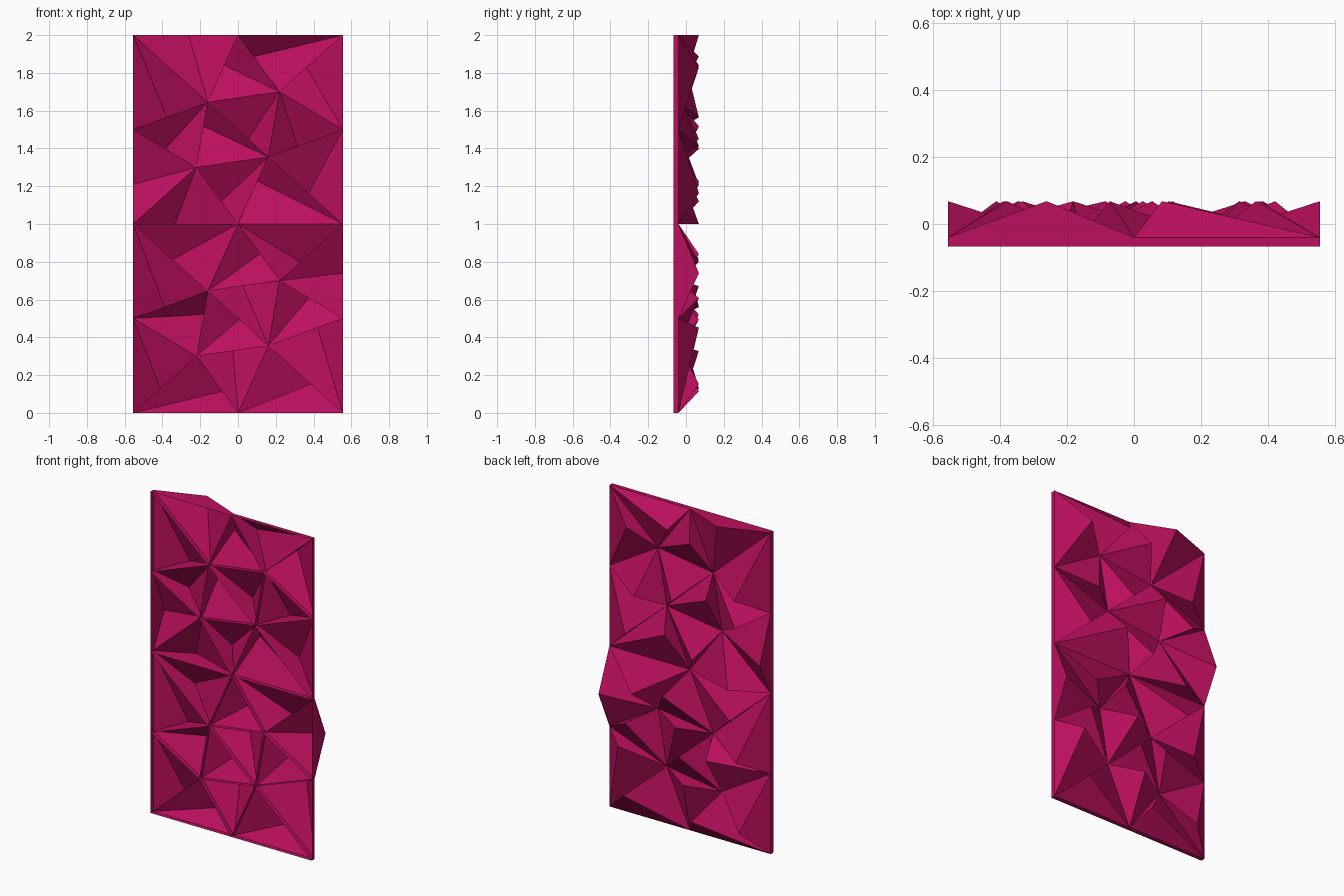
import bpy, bmesh
from mathutils import Vector

if "Cube" in bpy.data.objects:
    bpy.data.objects.remove(bpy.data.objects["Cube"])

W = 0.555
Y_FRONT, Y_LEDGE, Y_PEAK = -0.067, -0.04, 0.068

# Corner points (x, z) of the triangle layout shared by both tiles
PTS = {'A': (-W, 0), 'B': (0, 0), 'C': (W, 0), 'D': (W, .5), 'E': (W, 1), 'F': (0, 1),
       'G': (-W, 1), 'H': (-W, .5), 'P': (-.22, .30), 'Q': (.16, .355),
       'R': (-.16, .645), 'S': (.22, .70)}

# Each cell: triangle corners; its peak lies on the edge first->second at fraction t
LOWER = {'PBA': .62, 'APH': .43, 'PQB': .51, 'QCB': .57, 'QDC': .66, 'RQP': .52, 'RPH': .36,
         'HRG': .42, 'GRF': .53, 'FSR': .53, 'RSQ': .49, 'SDQ': .46, 'DED'[:2] + 'S': .48,
         'SEF': .33}
UPPER = {'ABP': .40, 'AHP': .42, 'PBQ': .60, 'QBC': .36, 'QCD': .54, 'RPQ': .37, 'HPR': .51,
         'HRG': .45, 'GFR': .53, 'RFS': .55, 'RQS': .67, 'QDS': .39, 'SED': .43, 'FSE': .38}

mat = bpy.data.materials.new("magenta")
mat.diffuse_color = (0.50, 0.005, 0.11, 1)
mat.use_nodes = True
mat.node_tree.nodes["Principled BSDF"].inputs["Base Color"].default_value = mat.diffuse_color


def add_cell(bm, tri, t, z0):
    """Open-fronted triangular prism closed at the back by a peak over one edge."""
    p, q, r = (Vector((PTS[c][0], 0, PTS[c][1] + z0)) for c in tri)
    peak = p.lerp(q, t)
    peak.y = Y_PEAK
    ring = [p, q, r]
    if (q - p).cross(r - p).y < 0:
        ring.reverse()
    front = [bm.verts.new((v.x, Y_FRONT, v.z)) for v in ring]
    ledge = [bm.verts.new((v.x, Y_LEDGE, v.z)) for v in ring]
    top = bm.verts.new(peak)
    for i in range(3):
        j = (i + 1) % 3
        bm.faces.new((front[i], front[j], ledge[j], ledge[i]))
        bm.faces.new((ledge[i], ledge[j], top))


def panel(name, cells, z0):
    bm = bmesh.new()
    for tri, t in cells.items():
        add_cell(bm, tri, t, z0)
    me = bpy.data.meshes.new(name)
    bm.to_mesh(me)
    bm.free()
    me.materials.append(mat)
    bpy.context.collection.objects.link(bpy.data.objects.new(name, me))


# Two stacked faceted tiles
panel("lower_faceted_panel", LOWER, 0)
panel("upper_faceted_panel", UPPER, 1)
